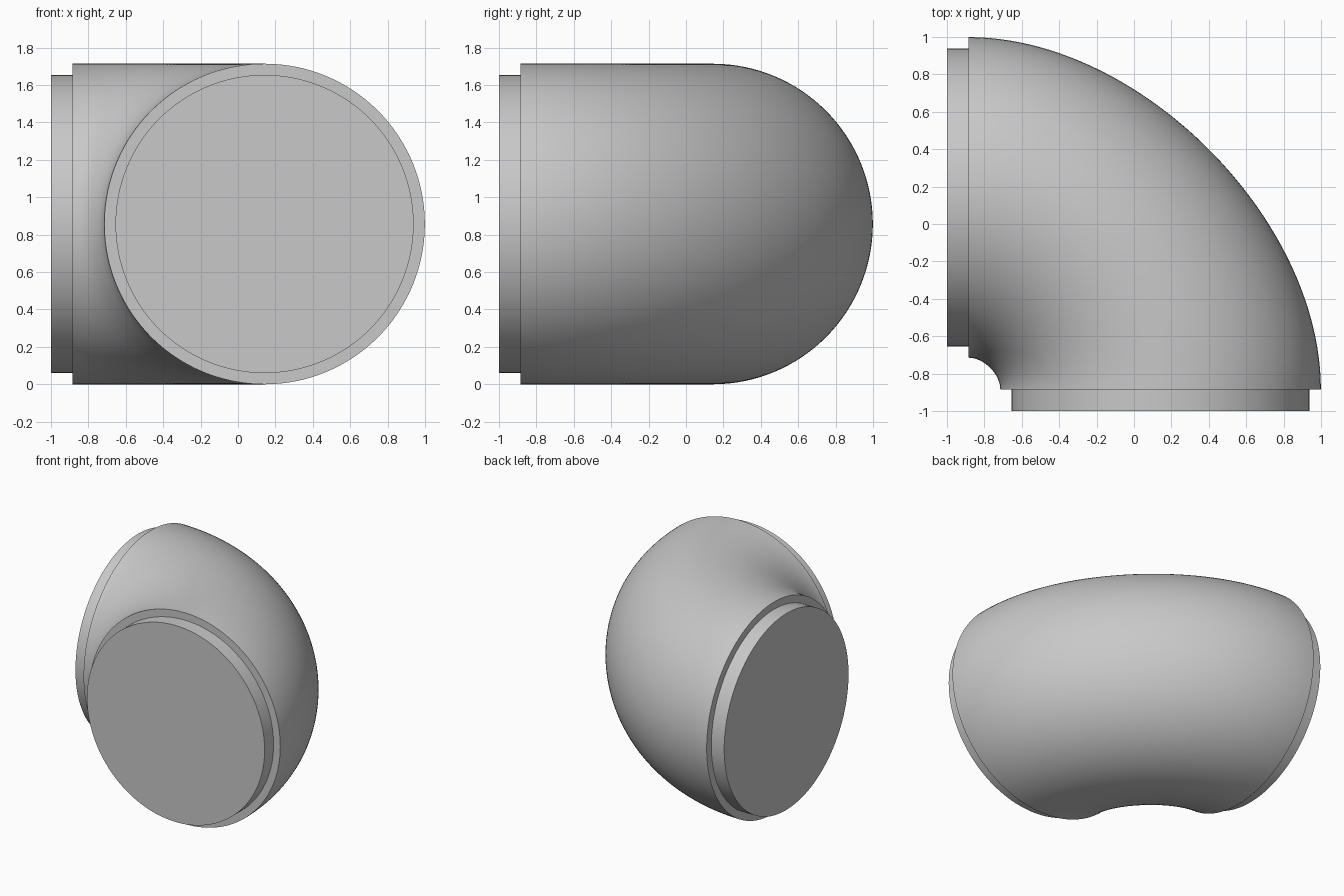
import bpy, bmesh, math
from mathutils import Matrix, Vector

if "Cube" in bpy.data.objects:
    bpy.data.objects.remove(bpy.data.objects["Cube"])

BEND = -0.885            # bend corner in x and y
PIPE = 0.857             # pipe radius, also its centre height
CENTRE = 0.142           # centre of each open end
COLLAR = 0.797           # radius of the end collars
PULL = 0.485             # handle length of the bend curve
AROUND, ALONG = 128, 64

grey = bpy.data.materials.new("plain grey")
grey.use_nodes = True
grey.diffuse_color = (0.58, 0.58, 0.58, 1)
grey.node_tree.nodes["Principled BSDF"].inputs["Base Color"].default_value = (0.58, 0.58, 0.58, 1)


def finish(name, bm):
    bmesh.ops.recalc_face_normals(bm, faces=bm.faces)
    mesh = bpy.data.meshes.new(name)
    bm.to_mesh(mesh)
    bm.free()
    mesh.materials.append(grey)
    obj = bpy.data.objects.new(name, mesh)
    bpy.context.collection.objects.link(obj)
    bpy.ops.object.select_all(action="DESELECT")
    obj.select_set(True)
    bpy.context.view_layer.objects.active = obj
    bpy.ops.object.shade_smooth_by_angle(angle=math.radians(35))
    return obj


def bend_point(t):
    """Unit quarter bend from +y round to +x."""
    s = 1 - t
    x = 3 * s * s * t * PULL + 3 * s * t * t + t ** 3
    y = s ** 3 + 3 * s * s * t + 3 * s * t * t * PULL
    return x, y


# Bent pipe body, closed by flat ends
bm = bmesh.new()
rings = []
for i in range(ALONG + 1):
    ux, uy = bend_point(i / ALONG)
    ring = []
    for j in range(AROUND):
        a = math.tau * j / AROUND
        r = CENTRE - BEND + PIPE * math.cos(a)
        ring.append(bm.verts.new((BEND + r * ux, BEND + r * uy, PIPE + PIPE * math.sin(a))))
    rings.append(ring)
for first, second in zip(rings, rings[1:]):
    for j in range(AROUND):
        k = (j + 1) % AROUND
        bm.faces.new((first[j], first[k], second[k], second[j]))
bm.faces.new(rings[0])
bm.faces.new(rings[-1])
finish("elbow_body", bm)

# Narrower collar on each end
for name, axis, place in (
    ("front_collar", "X", Vector((CENTRE, -0.93, PIPE))),
    ("right_collar", "Y", Vector((-0.93, CENTRE, PIPE))),
):
    bm = bmesh.new()
    bmesh.ops.create_cone(
        bm, cap_ends=True, segments=AROUND, radius1=COLLAR, radius2=COLLAR, depth=0.14,
        matrix=Matrix.Translation(place) @ Matrix.Rotation(math.pi / 2, 4, axis))
    finish(name, bm)
